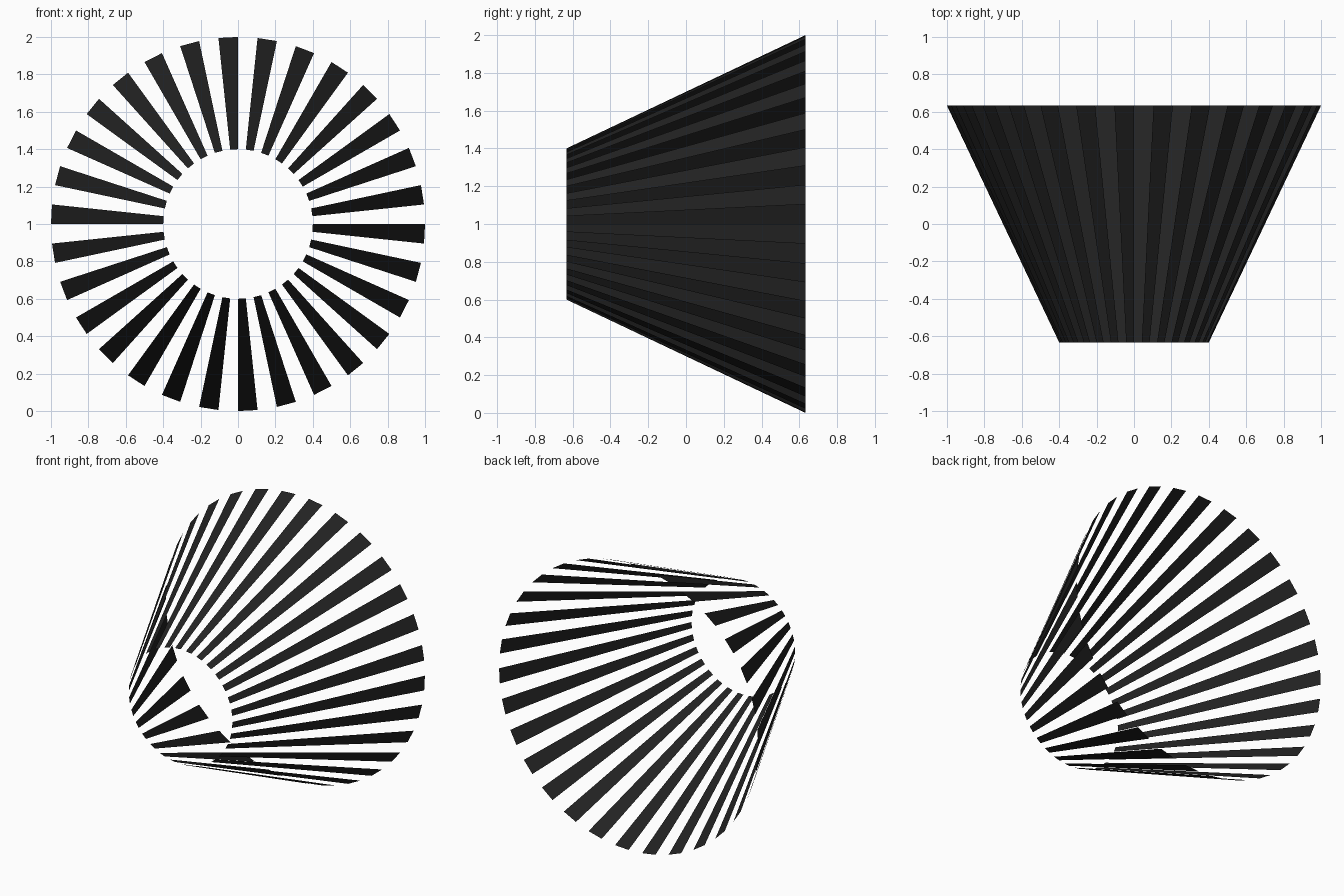
import bpy, bmesh
from math import sin, cos, pi

cube = bpy.data.objects.get("Cube")
if cube:
    bpy.data.objects.remove(cube, do_unlink=True)

SLATS = 30
FRONT_RADIUS, BACK_RADIUS = 0.4, 1.0
HALF_DEPTH = 0.633
CENTRE_Z = 1.0

# Near-black material
black = bpy.data.materials.new("soft black")
black.use_nodes = True
colour = (0.016, 0.016, 0.016, 1)
black.diffuse_color = colour
black.node_tree.nodes["Principled BSDF"].inputs["Base Color"].default_value = colour


def rim_point(bm, radius, y, angle):
    return bm.verts.new((radius * cos(angle), y, CENTRE_Z + radius * sin(angle)))


# Open cone of flat tapering slats, each as wide as the gap beside it
bm = bmesh.new()
step = pi / SLATS
for i in range(SLATS):
    start = pi / 2 + 2 * i * step
    end = start + step
    bm.faces.new((
        rim_point(bm, FRONT_RADIUS, -HALF_DEPTH, start),
        rim_point(bm, FRONT_RADIUS, -HALF_DEPTH, end),
        rim_point(bm, BACK_RADIUS, HALF_DEPTH, end),
        rim_point(bm, BACK_RADIUS, HALF_DEPTH, start),
    ))

# Turn every slat to face outward
for face in bm.faces:
    face.normal_update()
    middle = face.calc_center_median()
    if face.normal.x * middle.x + face.normal.z * (middle.z - CENTRE_Z) < 0:
        face.normal_flip()

mesh = bpy.data.meshes.new("slatted_cone")
bm.to_mesh(mesh)
bm.free()
mesh.materials.append(black)
bpy.context.collection.objects.link(bpy.data.objects.new("slatted_cone", mesh))
